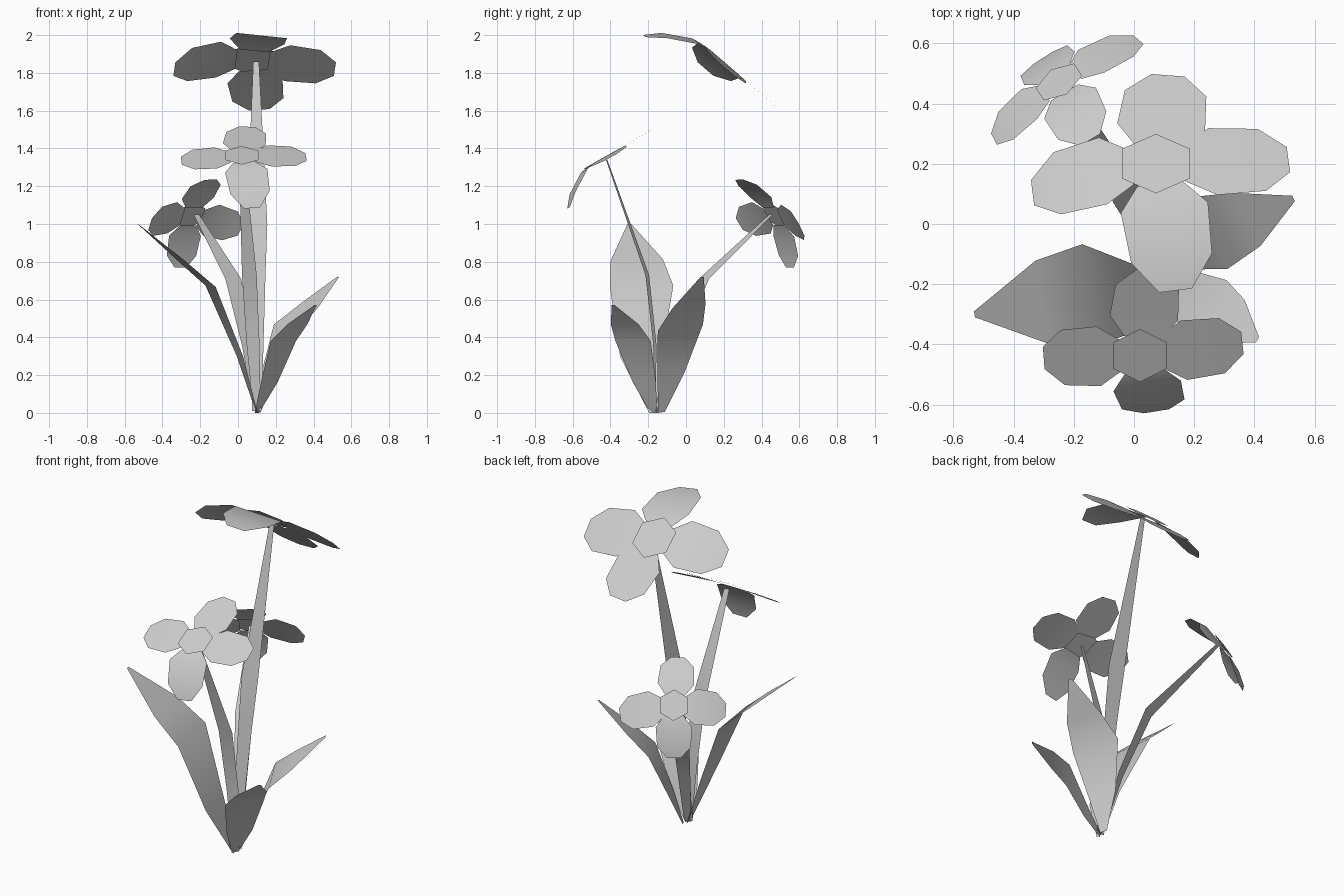
import bpy, math
from mathutils import Vector as V

if "Cube" in bpy.data.objects:
    bpy.data.objects.remove(bpy.data.objects["Cube"])


def add_mesh(name, verts, faces):
    me = bpy.data.meshes.new(name)
    me.from_pydata([tuple(v) for v in verts], [], faces)
    me.update()
    ob = bpy.data.objects.new(name, me)
    bpy.context.collection.objects.link(ob)
    for p in me.polygons:
        p.use_smooth = True
    return ob


def ribbon(name, rows, across):
    """Flat strip through (x, y, z, width) rows, widened along 'across'."""
    a = V(across).normalized()
    verts = []
    for x, y, z, w in rows:
        verts += [V((x, y, z)) - a * w / 2, V((x, y, z)) + a * w / 2]
    faces = [(2*i, 2*i + 1, 2*i + 3, 2*i + 2) for i in range(len(rows) - 1)]
    return add_mesh(name, verts, faces)


# petal rows: distance and width as fractions of length, share of the droop
PETAL = [(.2, .36, 0), (.43, .69, .08), (.8, .64, .58), (1, .26, 1)]


def flower(name, centre, u, v, hub, size, tips):
    """Hub in the u-v plane; each petal reaches its tip offset from the centre."""
    c, u, v = V(centre), V(u).normalized(), V(v)
    v = (v - u * v.dot(u)).normalized()
    n = u.cross(v)
    # four petals bending away from the hub plane
    for k, tip in enumerate(tips):
        drop = V(tip).dot(n)
        flat = V(tip) - n * drop
        side = n.cross(flat).normalized()
        verts = []
        for dist, w, share in PETAL:
            mid = c + flat * dist + n * drop * share
            verts += [mid - side * w * size / 2, mid + side * w * size / 2]
        faces = [(2*i, 2*i + 2, 2*i + 3, 2*i + 1) for i in range(3)]
        add_mesh(f"{name}_petal_{k + 1}", verts, faces)
    # six-sided centre
    ring = [c + n * .01 + (u * math.sin(-t) + v * math.cos(t)) * hub
            for t in (i * math.pi / 3 for i in range(6))]
    add_mesh(name + "_centre", ring, [tuple(range(6))])


# flowers
flower("tall_flower", (.073, .194, 1.865), (1, 0, 0), (0, .76, -.65), .13, .425,
       [(.44, .02, -.045), (.04, .30, -.26), (-.41, -.09, -.045), (.065, -.415, .13)])
flower("front_flower", (.02, -.432, 1.355), (1, 0, 0), (0, .87, .49), .101, .33,
       [(.34, .037, 0), (.03, .277, .16), (-.32, -.013, -.02), (.055, -.19, -.27)])
flower("back_flower", (-.245, .465, 1.04), (-.84, -.54, 0), (.16, -.265, .46), .087, .29,
       [(-.22, -.183, -.04), (.10, -.185, .195), (.26, .147, -.07), (-.06, .085, -.27)])

# stems
ribbon("tall_stem", [(.10, -.17, .01, .05), (.10, -.075, .72, .09),
                     (.10, -.03, 1.0, .11), (.096, .19, 1.86, .03)], (1, 0, 0))
ribbon("front_stem", [(.10, -.165, .01, .04), (.08, -.165, .36, .07),
                      (.06, -.205, .73, .08), (.02, -.42, 1.34, .03)], (1, .25, 0))
ribbon("back_stem", [(.10, -.16, .01, .04), (.05, -.05, .36, .07),
                     (-.025, .095, .71, .10), (-.22, .45, 1.05, .035)], (.84, .54, 0))

# leaves
ribbon("left_leaf", [(.10, -.17, 0, .05), (.01, -.24, .3, .22), (-.145, -.235, .67, .34),
                     (-.305, -.26, .81, .28), (-.53, -.30, 1.0, .02)], (-.16, 1, .02))
ribbon("right_leaf", [(.11, -.13, .003, .04), (.16, -.08, .2, .16), (.25, -.03, .45, .27),
                      (.375, .015, .565, .20), (.53, .085, .72, .02)], (-.45, .89, .13))
ribbon("front_leaf", [(.10, -.17, 0, .04), (.165, -.22, .16, .15), (.24, -.28, .38, .23),
                      (.315, -.325, .47, .18), (.41, -.385, .57, .02)], (.58, .81, 0))
